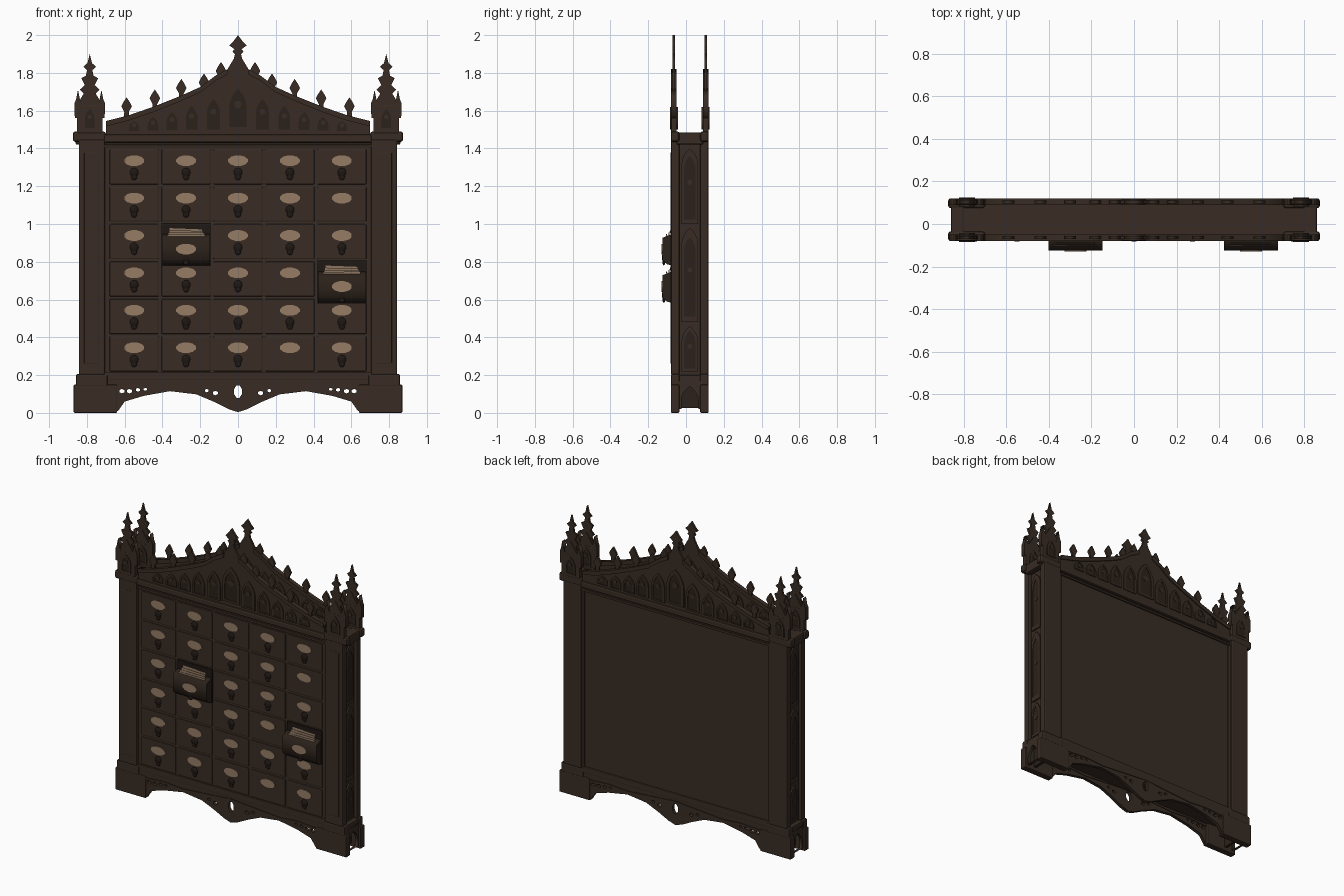
import bpy
import math

if "Cube" in bpy.data.objects:
    bpy.data.objects.remove(bpy.data.objects["Cube"])


def material(name, rgb):
    m = bpy.data.materials.new(name)
    m.use_nodes = True
    m.diffuse_color = (*rgb, 1)
    m.node_tree.nodes["Principled BSDF"].inputs["Base Color"].default_value = (*rgb, 1)
    return m


WOOD = material("dark walnut", (0.040, 0.025, 0.017))
SHADE = material("deep walnut", (0.024, 0.015, 0.010))
IRON = material("blackened iron", (0.014, 0.009, 0.007))
LABEL = material("tan label", (0.30, 0.20, 0.13))
PAPER = material("aged paper", (0.24, 0.16, 0.105))


def finish(name, mesh, mat):
    ob = bpy.data.objects.new(name, mesh)
    mesh.materials.clear()
    mesh.materials.append(mat)
    bpy.context.collection.objects.link(ob)
    return ob


def box(name, xs, ys, zs, mat=WOOD, bevel=0.0):
    spans = (xs, ys, zs)
    bpy.ops.mesh.primitive_cube_add(size=1, location=[(a + b) / 2 for a, b in spans])
    ob = bpy.context.object
    ob.name = name
    ob.scale = [abs(b - a) for a, b in spans]
    bpy.ops.object.transform_apply(location=False, rotation=False, scale=True)
    ob.data.materials.append(mat)
    if bevel:
        mod = ob.modifiers.new("bevel", "BEVEL")
        mod.width = bevel
        mod.segments = 2
    return ob


def plate(name, loops, loc, thick, mat=WOOD, turn=0.0):
    """Upright plate filled between closed outlines; inner outlines are holes."""
    cu = bpy.data.curves.new(name, "CURVE")
    cu.dimensions = "2D"
    cu.fill_mode = "BOTH"
    cu.extrude = thick / 2
    for loop in loops:
        sp = cu.splines.new("POLY")
        sp.points.add(len(loop) - 1)
        for p, (u, v) in zip(sp.points, loop):
            p.co = (u, v, 0, 1)
        sp.use_cyclic_u = True
    tmp = bpy.data.objects.new("tmp", cu)
    bpy.context.collection.objects.link(tmp)
    deps = bpy.context.evaluated_depsgraph_get()
    mesh = bpy.data.meshes.new_from_object(tmp.evaluated_get(deps))
    bpy.data.objects.remove(tmp)
    ob = finish(name, mesh, mat)
    ob.location = loc
    ob.rotation_euler = (math.pi / 2, 0, turn)
    return ob


def mirrored(half):
    """Close an outline given from one axis point to the other on +x."""
    return half + [(-x, z) for x, z in reversed(half) if x > 1e-6]


def ring(x, z, rx, rz, n=8):
    return [(x + rx * math.cos(math.tau * (i + .5) / n),
             z + rz * math.sin(math.tau * (i + .5) / n)) for i in range(n)]


def pointed(w, h):
    """Gothic arch outline, width w, height h."""
    s = min(h * .6, w * .9)
    arc = [(w / 2 * math.cos(t * math.pi / 8) ** .8, h - s + s * t / 4) for t in range(4)]
    return mirrored([(w / 2, 0)] + arc + [(0, h)])


def lancet(loc, w, h, turn=0.0):
    """Raised arch moulding around a shaded field with a small trefoil."""
    inner = [(x * .7, z * .84 + h * .06) for x, z in pointed(w, h)]
    plate("tracery_arch", [pointed(w, h), inner], loc, .012, WOOD, turn)
    plate("tracery_field", [inner], loc, .005, SHADE, turn)
    plate("tracery_boss", [ring(0, h * .55, w * .16, w * .16)], loc, .012, WOOD, turn)


# Carcass, top and cornice
box("carcass", (-.82, .82), (-.064, .098), (.15, 1.47))
box("top_slab", (-.86, .86), (-.068, .11), (1.44, 1.48), bevel=.008)
for y, d in ((-.068, 1), (.108, -1)):
    box("cornice", (-.71, .71), (y - .012, y + .012), (1.43, 1.475), bevel=.01)
    box("frieze_bead", (-.71, .71), (y - .006, y + .006), (1.405, 1.42), bevel=.004)
    box("base_rail", (-.71, .71), (y - .008, y + .008), (.175, .215), bevel=.005)

# Pillars with stepped feet and flared caps, one at each corner
for s in (-1, 1):
    for y0, y1 in ((-.08, -.035), (.075, .12)):
        box("pillar", (s * .705, s * .843), (y0, y1), (.2, 1.45), bevel=.008)
        box("pillar_panel", (s * .735, s * .815), (y0 - .002, y1 + .0), (.26, 1.38), bevel=.004)
        box("foot", (s * .64, s * .87), (y0, y1), (0, .15), bevel=.006)
        box("foot_step", (s * .69, s * .858), (y0, y1), (.14, .205), bevel=.008)
        box("pillar_cap", (s * .70, s * .874), (y0, y1), (1.435, 1.49), bevel=.012)
    box("side_cap", (s * .8, s * .86), (-.05, .09), (1.42, 1.485), bevel=.008)
    box("side_rail", (s * .8, s * .85), (-.05, .09), (.15, .2), bevel=.006)
    box("foot_inner_wall", (s * .78, s * .80), (-.05, .09), (.025, .16), SHADE)
    # Arched side plinth and stacked side tracery
    arch = [(u, v + .02) for u, v in pointed(.09, .12)]
    plate("side_plinth", [[(-.06, .02), (.06, .02), (.06, .17), (-.06, .17)], arch],
          (s * .845, .02, 0), .02, WOOD, math.pi / 2)
    for z, h in ((.22, .24), (.48, .5), (1.0, .4)):
        lancet((s * .824, .02, z), .085, h, math.pi / 2)

# Pierced apron with a pointed centre drop
edge = [(0, .2), (.70, .2), (.70, 0), (.635, .01), (.60, .06), (.5, .09), (.36, .115),
        (.22, .098), (.13, .06), (.05, .02), (0, .004)]
holes = [ring(0, .113, .022, .036)]
for s in (-1, 1):
    for x, z, r in ((.615, .115, .012), (.575, .115, .012), (.53, .122, .01),
                    (.49, .125, .008), (.12, .105, .012), (.165, .118, .009)):
        holes.append(ring(s * x, z, r * 1.3, r, 6))
for y in (-.064, .104):
    plate("apron", [mirrored(edge)] + holes, (0, y, 0), .022)
    rim = [(0, .168), (.2, .152), (.36, .14), (.5, .15), (.66, .14)]
    lower = [(x, z - .012) for x, z in reversed(rim)]
    for s in (-1, 1):
        plate("apron_moulding", [[(s * x, z) for x, z in rim + lower]], (0, y, 0), .032)

# Pediments front and back: gable, raking mould, tracery, crockets and finial
slope = [(.70, 1.545), (.58, 1.575), (.45, 1.62), (.3, 1.68), (.2, 1.725), (.12, 1.785),
         (.055, 1.82), (.022, 1.875)]
finial = [(.016, 1.9), (.03, 1.912), (.018, 1.925), (.046, 1.945), (.028, 1.962), (0, 2.0)]
bud = mirrored([(0, -.035), (.016, -.035), (.012, .015), (.028, .045), (.018, .065), (0, .092)])
for y in (-.064, .104):
    plate("pediment", [mirrored([(0, 1.45), (.70, 1.45)] + slope + finial)], (0, y, 0), .014)
    for s in (-1, 1):
        band = slope[:-1] + [(x, z - .028) for x, z in reversed(slope[:-1])]
        plate("raking_mould", [[(s * x, z) for x, z in band]], (0, y, 0), .03)
        for x, z in ((.59, 1.578), (.44, 1.62), (.3, 1.675), (.18, 1.705), (.09, 1.765)):
            plate("crocket", [bud], (s * x, y, z), .014)
        for face in (-.008, .008):
            for x, h, w in ((.13, .19, .10), (.245, .15, .09), (.35, .115, .085),
                            (.45, .085, .08), (.55, .06, .075)):
                lancet((s * x, y + face, 1.49), w, h)
    for face in (-.008, .008):
        lancet((0, y + face, 1.5), .13, .24)

# Corner pinnacles: arcaded block, two small spires and one crocketed spire
spire = [(0, 1.6), (.055, 1.6), (.05, 1.66), (.032, 1.69), (.052, 1.712), (.026, 1.735),
         (.044, 1.772), (.02, 1.785), (.014, 1.815), (.034, 1.832), (.012, 1.852), (0, 1.9)]
small = [(0, 1.56), (.017, 1.56), (.019, 1.64), (.01, 1.66), (0, 1.71)]
for s in (-1, 1):
    for y in (-.064, .104):
        c = s * .785
        box("pinnacle_block", (c - .068, c + .068), (y - .015, y + .015), (1.48, 1.63), bevel=.004)
        plate("pinnacle_gable", [mirrored([(0, 1.6), (.06, 1.6), (.05, 1.64), (0, 1.72)])],
              (c, y, 0), .026)
        plate("pinnacle_spire", [mirrored(spire)], (c, y, 0), .014)
        for dx in (-.062, .062):
            plate("corner_spire", [mirrored(small)], (c + dx, y, 0), .03)
        for face in (-.015, .015):
            lancet((c, y + face, 1.5), .075, .12)


# Drawer grid: panel, label plate and drop knob in each cell
def label(x, z, y, w=.054):
    plate("label", [ring(x, z, w, .029, 12)], (0, y, 0), .006, LABEL)


def knob(x, z, y):
    for dz, r in ((0, .024), (-.024, .017)):
        bpy.ops.mesh.primitive_uv_sphere_add(segments=10, ring_count=6, radius=r,
                                             location=(x, y, z + dz))
        ob = bpy.context.object
        ob.name = "knob"
        ob.scale = (1, .45, 1)
        ob.data.materials.append(IRON)
        bpy.ops.object.shade_smooth()


front = [(-.06, .175), (-.085, .165), (-.125, .15), (-.125, .035), (-.1, .01), (-.06, 0)]
no_knob = {(3, 3), (3, 5), (4, 1)}
open_drawers = {(1, 2), (4, 3)}
for col in range(5):
    for row in range(6):
        x = (col - 2) * .275
        z = 1.335 - row * .198
        if (col, row) in open_drawers:
            # Pulled-out drawer holding a stack of cards
            z0 = z - .162
            box("drawer_recess", (x - .13, x + .13), (-.074, -.06), (z0, z0 + .228), IRON)
            plate("open_drawer", [front], (x, 0, z0), .255, SHADE, math.pi / 2)
            for i in range(4):
                card = box("card", (x - .10 + i * .004, x + .10 - i * .006),
                           (-.108 + i * .009, -.105 + i * .009),
                           (z0 + .12, z0 + .168 + i * .010), PAPER)
                card.rotation_euler = (-.15, .02 * (i - 1), 0)
            label(x, z0 + .09, -.126)
            knob(x, z0 + .045, -.117)
            continue
        box("drawer_front", (x - .13, x + .13), (-.071, -.06), (z - .125, z + .06), bevel=.006)
        label(x, z, -.072)
        if (col, row) not in no_knob:
            knob(x, z - .062, -.072)

# Recessed back panel frame
for s in (-1, 1):
    box("back_stile", (s * .69, s * .72), (.09, .11), (.2, 1.42), bevel=.006)
